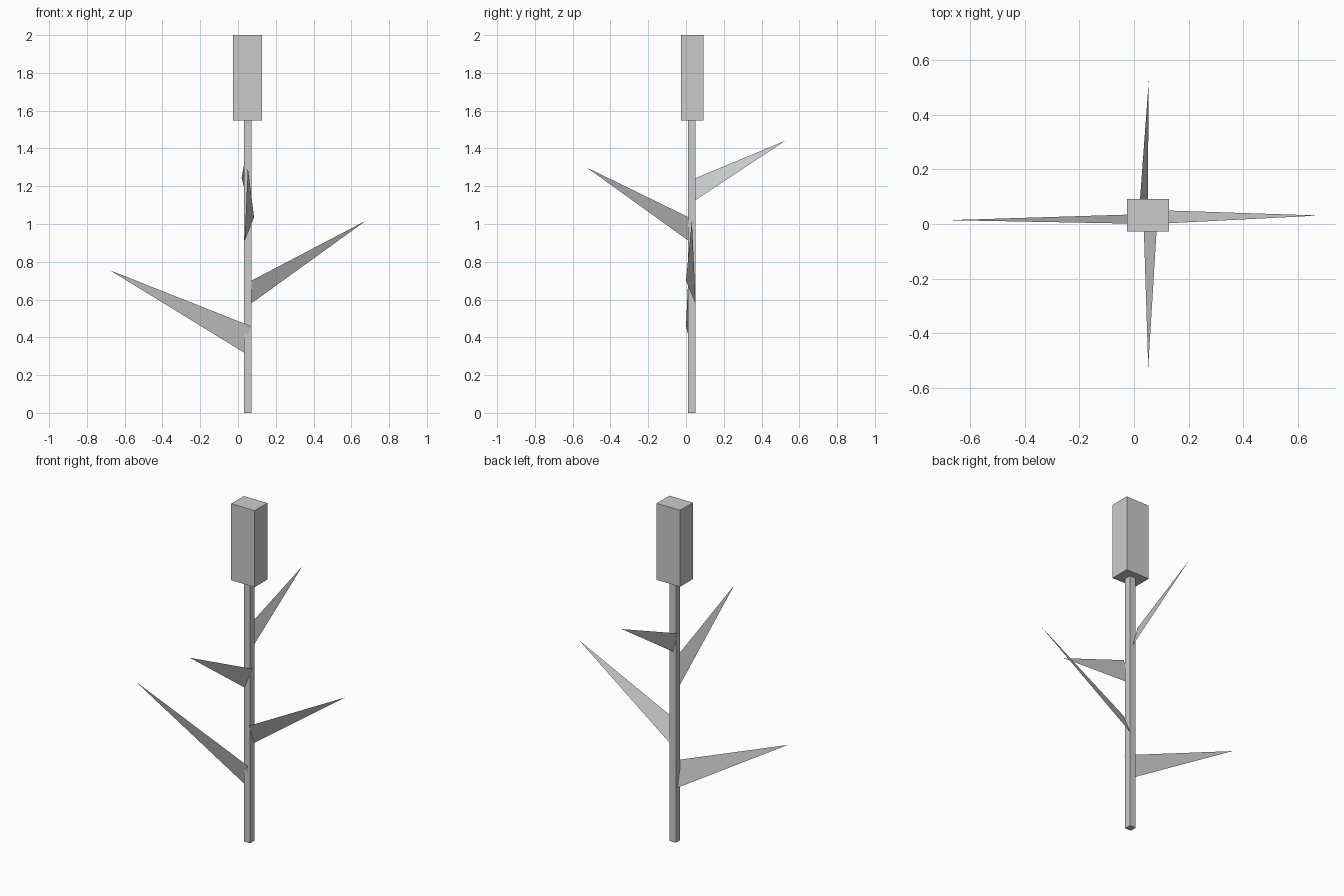
import bpy

if "Cube" in bpy.data.objects:
    bpy.data.objects.remove(bpy.data.objects["Cube"])


def box(name, lo, hi):
    """Axis-aligned box between two corners."""
    bpy.ops.mesh.primitive_cube_add(size=1, location=[(a + b) / 2 for a, b in zip(lo, hi)])
    obj = bpy.context.object
    obj.name = name
    obj.scale = [b - a for a, b in zip(lo, hi)]
    bpy.ops.object.transform_apply(location=False, rotation=False, scale=True)


def leaf(name, upper, lower, tip):
    """Single flat pointed blade, twisted slightly at its base."""
    mesh = bpy.data.meshes.new(name)
    mesh.from_pydata([upper, lower, tip], [], [(0, 1, 2)])
    bpy.context.collection.objects.link(bpy.data.objects.new(name, mesh))


# Square stem and block-shaped flower head
box("stem", (0.031, 0.011, 0), (0.071, 0.051, 1.55))
box("flower_head", (-0.026, -0.027, 1.547), (0.128, 0.092, 2.0))

# Four leaves spiralling up the stem
leaf("left_leaf", (0.066, 0.0, 0.46), (0.031, 0.036, 0.32), (-0.678, 0.014, 0.755))
leaf("right_leaf", (0.071, 0.0, 0.70), (0.071, 0.051, 0.58), (0.678, 0.031, 1.018))
leaf("front_leaf", (0.085, 0.016, 1.035), (0.035, 0.011, 0.913), (0.052, -0.524, 1.298))
leaf("back_leaf", (0.019, 0.051, 1.243), (0.05, 0.051, 1.127), (0.054, 0.524, 1.44))
